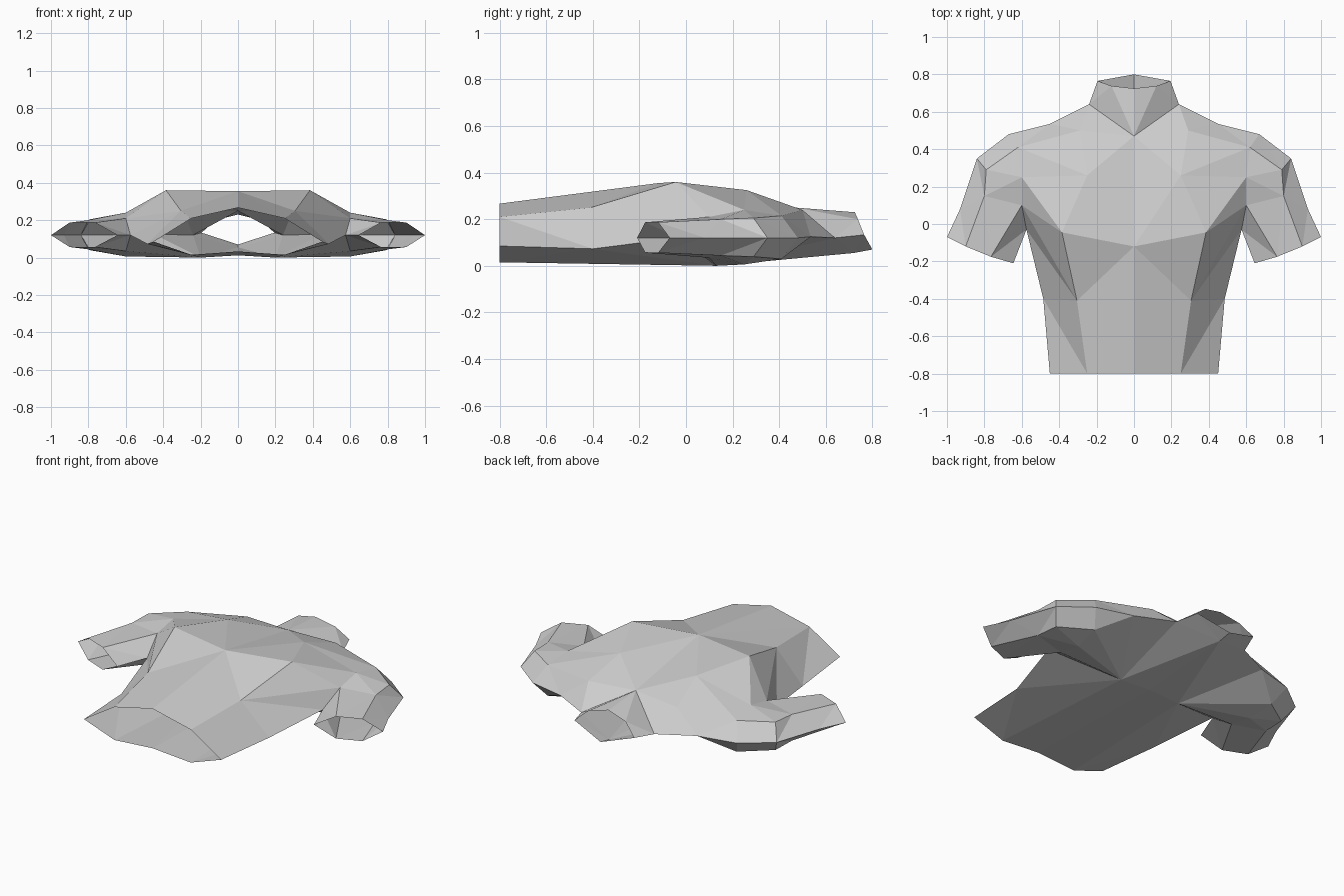
import bpy
import bmesh
from mathutils import Vector

cube = bpy.data.objects.get("Cube")
if cube:
    bpy.data.objects.remove(cube, do_unlink=True)

# One plain cloth material
cloth = bpy.data.materials.new("light_grey_cloth")
cloth.use_nodes = True
cloth.diffuse_color = (0.62, 0.62, 0.62, 1)
cloth.node_tree.nodes["Principled BSDF"].inputs["Base Color"].default_value = (0.62, 0.62, 0.62, 1)


class Part:
    """Half of a garment piece, made of upper and lower sheets, then mirrored."""

    def __init__(self, name):
        self.name, self.bm, self.verts = name, bmesh.new(), {}

    def face(self, points, up):
        points = list(dict.fromkeys(points))
        if len(points) < 3:
            return
        for p in points:
            if p not in self.verts:
                self.verts[p] = self.bm.verts.new(p)
        f = self.bm.faces.new([self.verts[p] for p in points])
        f.normal_update()
        if (f.normal.z > 0) != up:
            f.normal_flip()

    def strip(self, a, b, up):
        # Repeated points in a row turn quads into triangles
        for i in range(len(a) - 1):
            self.face((a[i], a[i + 1], b[i + 1], b[i]), up)

    def finish(self):
        bmesh.ops.triangulate(self.bm, faces=self.bm.faces[:])
        mesh = bpy.data.meshes.new(self.name)
        self.bm.to_mesh(mesh)
        self.bm.free()
        mesh.materials.append(cloth)
        obj = bpy.data.objects.new(self.name, mesh)
        bpy.context.collection.objects.link(obj)
        mirror = obj.modifiers.new("mirror", 'MIRROR')
        mirror.use_clip = True
        return obj


def under(p):
    """Point on the underside of a sleeve, below an upper point."""
    return (p[0], p[1], round(0.12 - (p[2] - 0.12) * 0.95, 4))


# Shared seam points: armhole, shoulder and neckline
armpit = (0.575, -0.03, 0.12)
arm_fold = (0.60, 0.10, 0.21)
arm_top = (0.60, 0.25, 0.24)
arm_cap = (0.62, 0.41, 0.215)
shoulder_tip = (0.67, 0.48, 0.12)
shoulder = (0.45, 0.535, 0.125)
neck_side = (0.24, 0.64, 0.12)
neck_front = (0, 0.47, 0.25)
neck_back = (0, 0.72, 0.055)

# Torso front, from hem to shoulders
torso = Part("torso")
hem_c, hem_m, hem_s = (0, -0.8, 0.267), (0.25, -0.8, 0.21), (0.45, -0.8, 0.085)
waist, side = (0.305, -0.41, 0.25), (0.485, -0.4, 0.073)
breast, pec = (0, -0.12, 0.355), (0.385, -0.045, 0.36)
collarbone, trap = (0.25, 0.26, 0.325), (0.29, 0.5, 0.24)
front = [
    ((hem_c, hem_m, hem_m, hem_m, hem_s), (breast, breast, waist, side, side)),
    ((breast, waist, waist, side), (breast, pec, arm_fold, armpit)),
    ((breast, breast, pec, pec, arm_fold), (neck_front, collarbone, collarbone, arm_top, arm_top)),
    ((neck_front, collarbone, collarbone, arm_top), (neck_front, trap, arm_cap, arm_cap)),
    ((neck_front, trap, trap, arm_cap, arm_cap), (neck_side, neck_side, shoulder, shoulder, shoulder_tip)),
]
for lower, upper in front:
    torso.strip(lower, upper, True)

# Torso back, a fan around the shoulder blade
blade, spine = (0.2, 0.13, 0.0), (0, 0.13, 0.012)
back_c, back_m = (0, -0.8, 0.033), (0.25, -0.8, 0.015)
rim = [back_m, side, armpit, under(arm_fold), under(arm_top), under(arm_cap),
       shoulder, neck_side, neck_back, spine]
for p, q in zip(rim, rim[1:]):
    torso.face((blade, p, q), False)
torso.face((back_c, back_m, blade, spine), False)
torso.face((back_m, hem_s, side), False)
torso.face((under(arm_cap), shoulder_tip, shoulder), False)
torso.finish()

# Sleeves: rows from armhole to cuff, upper sheet and its underside
elbow = (0.80, 0.15, 0.20)
cuff = (0.90, -0.12, 0.187)
rows = [
    (armpit, arm_fold, arm_top, arm_cap, shoulder_tip),
    (armpit, arm_fold, elbow, (0.79, 0.29, 0.205), (0.84, 0.35, 0.12)),
    (armpit, arm_fold, elbow, elbow, (0.93, 0.08, 0.12)),
    ((0.645, -0.21, 0.12), (0.765, -0.175, 0.187), cuff, cuff, (1.0, -0.07, 0.12)),
]
sleeves = Part("sleeves")
for a, b in zip(rows, rows[1:]):
    sleeves.strip(a, b, True)
    sleeves.strip([under(p) for p in a], [under(p) for p in b], False)
sleeves.finish()

# Standing collar, open at the top
rim_front, rim_mid = (0, 0.725, 0.23), (0.12, 0.738, 0.2)
rim_side, rim_back = (0.195, 0.765, 0.133), (0, 0.8, 0.07)
collar = Part("collar")
collar.strip((neck_front, neck_front, neck_side, neck_side),
             (rim_front, rim_mid, rim_mid, rim_side), True)
collar.strip((neck_side, neck_back), (rim_side, rim_back), False)
collar.finish()
